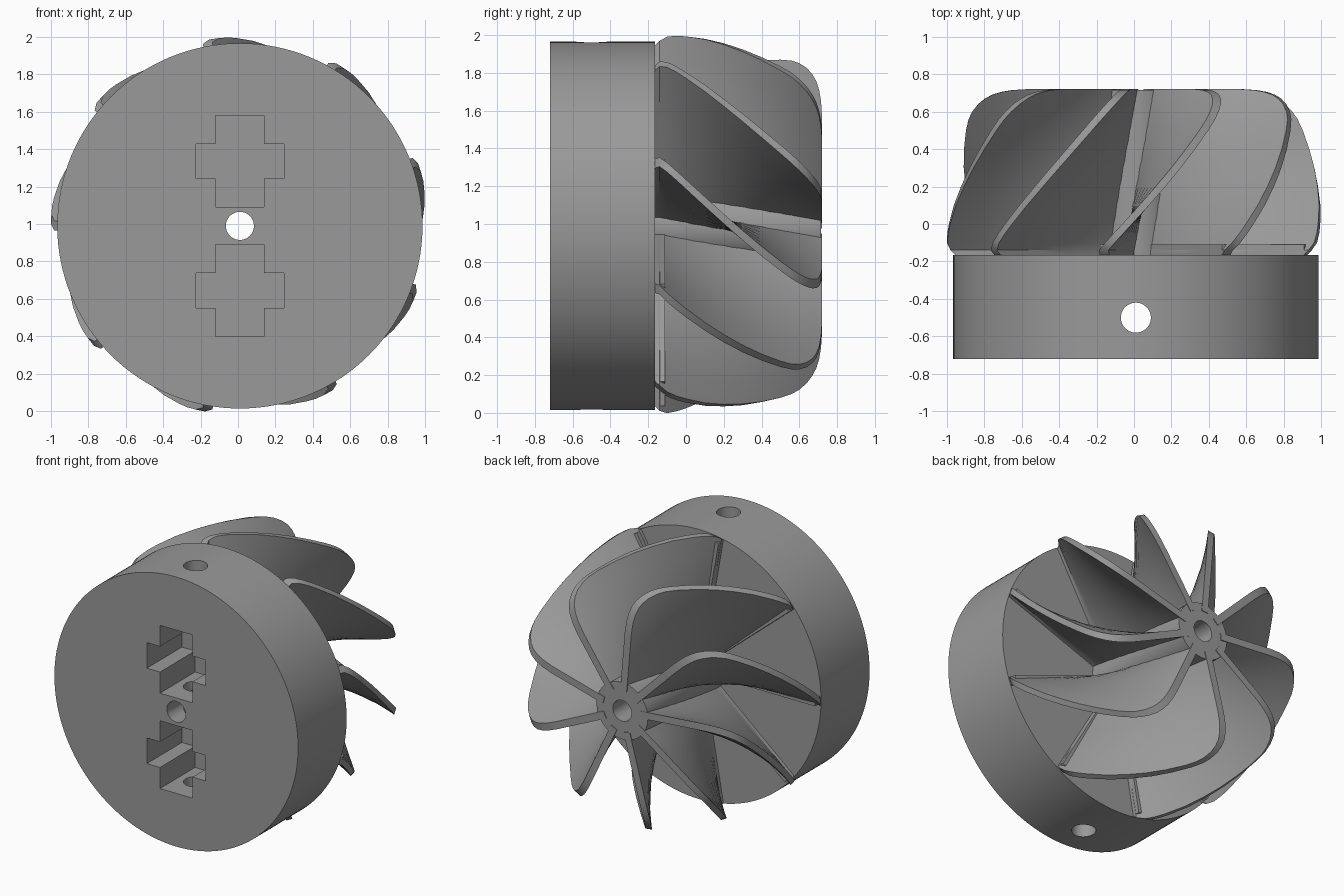
import bpy, bmesh, math
from mathutils import Matrix, Vector

if "Cube" in bpy.data.objects:
    bpy.data.objects.remove(bpy.data.objects["Cube"])

CX, CZ = 0.01, 0.99          # rotor axis, running along y
BLADES, HALF_T = 9, 0.026    # blade count and half thickness

grey = bpy.data.materials.new("grey")
grey.diffuse_color = (0.32, 0.32, 0.32, 1)
grey.use_nodes = True
grey.node_tree.nodes["Principled BSDF"].inputs["Base Color"].default_value = grey.diffuse_color


def finish(name, bm):
    bmesh.ops.recalc_face_normals(bm, faces=bm.faces)
    mesh = bpy.data.meshes.new(name)
    bm.to_mesh(mesh)
    bm.free()
    mesh.materials.append(grey)
    ob = bpy.data.objects.new(name, mesh)
    bpy.context.collection.objects.link(ob)
    return ob


def activate(ob):
    bpy.ops.object.select_all(action='DESELECT')
    ob.select_set(True)
    bpy.context.view_layer.objects.active = ob


def smooth(ob):
    activate(ob)
    bpy.ops.object.shade_smooth_by_angle(angle=math.radians(30))


def cylinder_y(name, r, y0, y1, n):
    bm = bmesh.new()
    m = Matrix.Translation((CX, (y0 + y1) / 2, CZ)) @ Matrix.Rotation(math.pi / 2, 4, 'X')
    bmesh.ops.create_cone(bm, cap_ends=True, segments=n, radius1=r, radius2=r,
                          depth=y1 - y0, matrix=m)
    return finish(name, bm)


def cut(ob, cutters):
    activate(ob)
    for c in cutters:
        mod = ob.modifiers.new("cut", 'BOOLEAN')
        mod.operation, mod.solver, mod.object = 'DIFFERENCE', 'EXACT', c
        bpy.ops.object.modifier_apply(modifier=mod.name)


def cross_cutter(name, zc):
    """Plus-shaped pocket extruded back from the front face."""
    a, b, h, w = 0.13, 0.235, 0.245, 0.0925
    pts = [(-a, -h), (a, -h), (a, -w), (b, -w), (b, w), (a, w),
           (a, h), (-a, h), (-a, w), (-b, w), (-b, -w), (-a, -w)]
    bm = bmesh.new()
    f = bm.faces.new([bm.verts.new((CX + x, -0.8, zc + z)) for x, z in pts])
    ext = bmesh.ops.extrude_face_region(bm, geom=[f])["geom"]
    bmesh.ops.translate(bm, vec=(0, 0.48, 0),
                        verts=[v for v in ext if isinstance(v, bmesh.types.BMVert)])
    return finish(name, bm)


# Cutters: axial bore, vertical set-screw hole, two cross pockets
bore = cylinder_y("bore_cutter", 0.075, -1, 1, 48)
bm = bmesh.new()
bmesh.ops.create_cone(bm, cap_ends=True, segments=48, radius1=0.08, radius2=0.08, depth=3,
                      matrix=Matrix.Translation((CX, -0.5, CZ)))
screw = finish("screw_hole_cutter", bm)
pockets = [cross_cutter("pocket_cutter", z) for z in (1.335, 0.645)]

# Base drum and hub
drum = cylinder_y("base_drum", 0.975, -0.72, -0.165, 128)
cut(drum, pockets + [screw, bore])
smooth(drum)
hub = cylinder_y("hub", 0.205, -0.17, 0.715, 64)
cut(hub, [bore])
smooth(hub)
for c in pockets + [screw, bore]:
    bpy.data.objects.remove(c)

# Blade rim: (y, radius) from the drum to the free end
RIM = [(-0.165, 0.965), (-0.14, 0.99), (-0.1, 1.008), (-0.05, 1.008), (0, 1.003), (0.1, 0.99),
       (0.2, 0.972), (0.3, 0.953), (0.4, 0.932), (0.5, 0.91), (0.56, 0.893), (0.6, 0.873),
       (0.64, 0.842), (0.67, 0.805), (0.69, 0.768), (0.705, 0.72), (0.715, 0.66), (0.72, 0.58)]
R_IN, COLS = 0.15, 6


def blade_point(start, y, r, side):
    a = start - math.radians(45) * max(0, y + 0.14) / 0.86
    out, tan = Vector((math.cos(a), 0, math.sin(a))), Vector((-math.sin(a), 0, math.cos(a)))
    return Vector((CX, y, CZ)) + out * r + tan * side * HALF_T


def make_blade(start):
    """Twisted blade with a straight root tab against the drum."""
    bm = bmesh.new()
    grids = []
    for side in (-1, 1):
        grids.append([[bm.verts.new(blade_point(start, y, R_IN + (R - R_IN) * j / COLS, side))
                       for j in range(COLS + 1)] for y, R in RIM])
    n = len(RIM)
    for g in grids:
        for i in range(n - 1):
            for j in range(COLS):
                bm.faces.new((g[i][j], g[i + 1][j], g[i + 1][j + 1], g[i][j + 1]))
    # closed border between the two skins
    loop = ([(i, COLS) for i in range(n)] + [(n - 1, j) for j in range(COLS - 1, -1, -1)]
            + [(i, 0) for i in range(n - 2, -1, -1)] + [(0, j) for j in range(1, COLS)])
    for (i, j), (k, l) in zip(loop, loop[1:] + loop[:1]):
        bm.faces.new((grids[0][i][j], grids[0][k][l], grids[1][k][l], grids[1][i][j]))
    # straight root tab
    m = (Matrix.Translation((CX, 0, CZ)) @ Matrix.Rotation(-start, 4, 'Y')
         @ Matrix.Translation((0.5575, -0.1375, 0)) @ Matrix.Diagonal((0.815, 0.055, 0.05, 1)))
    bmesh.ops.create_cube(bm, size=1, matrix=m)
    return finish("blade", bm)


for k in range(BLADES):
    smooth(make_blade(math.radians(20 + 360 / BLADES * k)))
